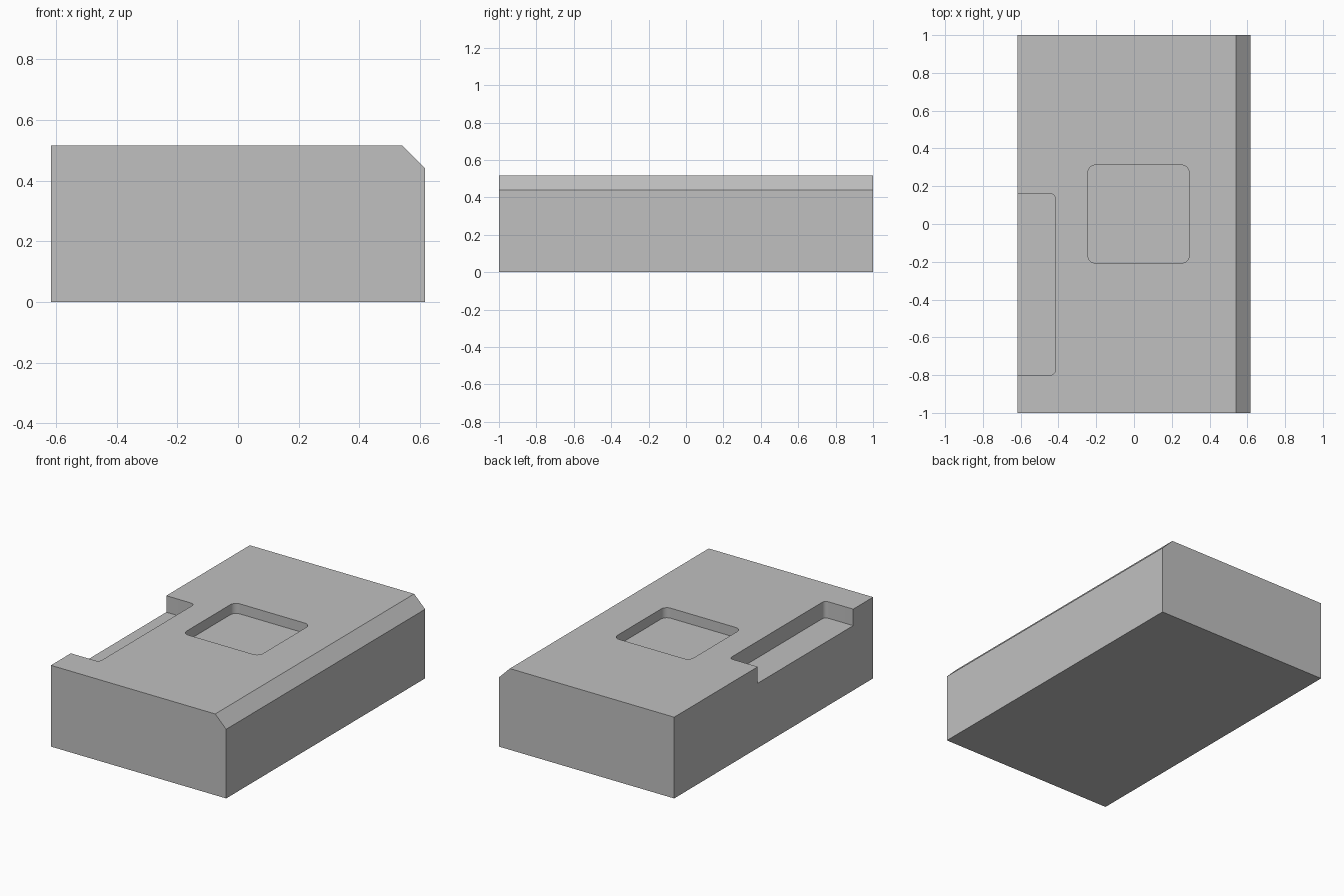
import bpy
import bmesh
from math import radians

# Remove the default object
default = bpy.data.objects.get("Cube")
if default:
    bpy.data.objects.remove(default, do_unlink=True)

HALF_X, HALF_Y, HEIGHT = 0.617, 1.0, 0.517
CHAMFER = 0.077

# Single plain grey
grey = bpy.data.materials.new("plain_grey")
grey.use_nodes = True
colour = (0.53, 0.53, 0.53, 1)
grey.diffuse_color = colour
grey.node_tree.nodes["Principled BSDF"].inputs["Base Color"].default_value = colour


def box(name, x, y, z):
    """Box spanning the given (low, high) ranges, as a bmesh."""
    bm = bmesh.new()
    bmesh.ops.create_cube(bm, size=1)
    for v in bm.verts:
        v.co = [r[0] if c < 0 else r[1] for c, r in zip(v.co, (x, y, z))]
    return bm


def finish(bm, name):
    mesh = bpy.data.meshes.new(name)
    bm.to_mesh(mesh)
    bm.free()
    mesh.materials.append(grey)
    obj = bpy.data.objects.new(name, mesh)
    bpy.context.collection.objects.link(obj)
    return obj


def bevel(bm, edges, size, segments):
    bmesh.ops.bevel(bm, geom=edges, offset=size, segments=segments,
                    profile=0.5, affect='EDGES')


def carve(target, name, x, y, depth, radius):
    """Cut a round-cornered recess down from the top face."""
    bm = box(name, x, y, (HEIGHT - depth, HEIGHT + 0.2))
    upright = [e for e in bm.edges
               if abs(e.verts[0].co.z - e.verts[1].co.z) > 0.1]
    bevel(bm, upright, radius, 8)
    cutter = finish(bm, name)
    cutter.hide_render = True
    mod = target.modifiers.new(name, 'BOOLEAN')
    mod.operation = 'DIFFERENCE'
    mod.solver = 'EXACT'
    mod.object = cutter
    bpy.context.view_layer.objects.active = target
    bpy.ops.object.modifier_apply(modifier=mod.name)
    bpy.data.objects.remove(cutter, do_unlink=True)


# Block with one long chamfered top edge
bm = box("block", (-HALF_X, HALF_X), (-HALF_Y, HALF_Y), (0, HEIGHT))
top_edge = [e for e in bm.edges
            if all(v.co.x > 0 and v.co.z > 0.1 for v in e.verts)]
bevel(bm, top_edge, CHAMFER, 1)
block = finish(bm, "block")

# Central pocket and open side slot
carve(block, "pocket_cutter", (-0.244, 0.292), (-0.207, 0.312), 0.064, 0.04)
carve(block, "slot_cutter", (-HALF_X - 0.2, -0.417), (-0.8, 0.16), 0.105, 0.026)

# Smooth rounded corners, crisp edges elsewhere
bpy.ops.object.select_all(action='DESELECT')
block.select_set(True)
bpy.context.view_layer.objects.active = block
bpy.ops.object.shade_smooth_by_angle(angle=radians(30))
